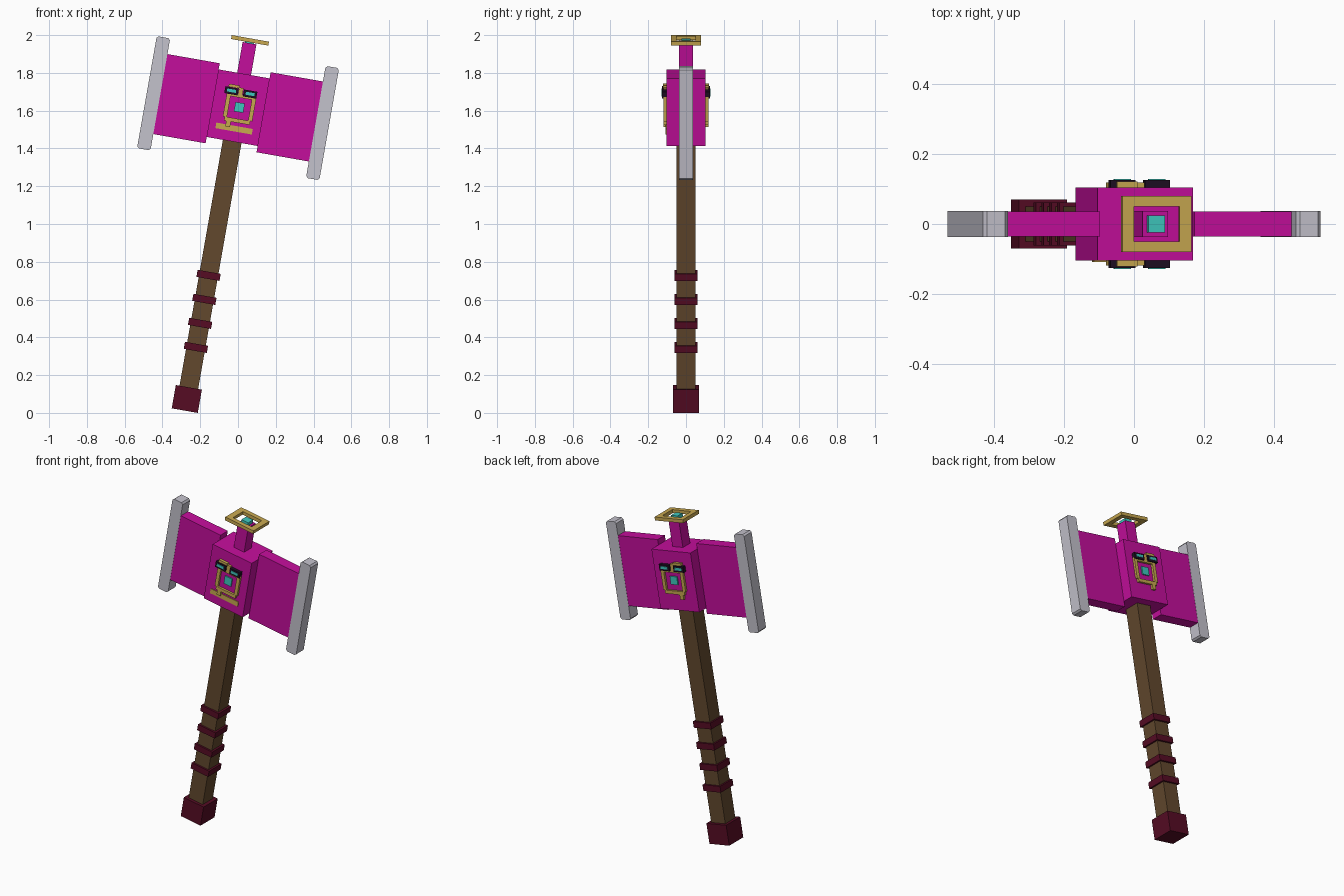
import bpy, bmesh, math
from mathutils import Matrix, Vector

if "Cube" in bpy.data.objects:
    bpy.data.objects.remove(bpy.data.objects["Cube"])

# Whole axe leans 10 degrees towards +x around the foot of the pommel
LEAN = Matrix.Translation((-0.282, 0, 0.012)) @ Matrix.Rotation(math.radians(10), 4, 'Y')


def material(name, r, g, b):
    m = bpy.data.materials.new(name)
    lin = [((c / 255 + 0.055) / 1.055) ** 2.4 for c in (r, g, b)]
    m.diffuse_color = (*lin, 1)
    m.use_nodes = True
    m.node_tree.nodes["Principled BSDF"].inputs["Base Color"].default_value = m.diffuse_color
    return m


MAGENTA = material("magenta", 196, 14, 156)
STEEL = material("steel", 196, 194, 204)
WOOD = material("brown wood", 98, 72, 45)
MAROON = material("maroon", 86, 12, 36)
GOLD = material("gold", 200, 168, 80)
TEAL = material("teal", 62, 200, 190)
DARK = material("near black", 30, 14, 34)


def build(name, mat, boxes, bevel=0):
    """One object from boxes (x0, x1, y0, y1, z0, z1) in the upright axe frame."""
    bm = bmesh.new()
    for x0, x1, y0, y1, z0, z1 in boxes:
        size = Vector((x1 - x0, y1 - y0, z1 - z0))
        mid = Vector((x0 + x1, y0 + y1, z0 + z1)) / 2
        bmesh.ops.create_cube(bm, size=1, matrix=Matrix.Translation(mid) @ Matrix.Diagonal((*size, 1)))
    if bevel:
        along_y = [e for e in bm.edges if abs(e.verts[0].co.y - e.verts[1].co.y) > 1e-4]
        bmesh.ops.bevel(bm, geom=along_y, offset=bevel, segments=1, affect='EDGES')
    bm.transform(LEAN)
    bmesh.ops.recalc_face_normals(bm, faces=bm.faces)
    mesh = bpy.data.meshes.new(name)
    bm.to_mesh(mesh)
    bm.free()
    mesh.materials.append(mat)
    ob = bpy.data.objects.new(name, mesh)
    bpy.context.collection.objects.link(ob)
    return ob


def block(half_x, half_y, z0, z1):
    return (-half_x, half_x, -half_y, half_y, z0, z1)


# Shaft
build("pommel", MAROON, [block(0.07, 0.07, 0, 0.125)])
build("handle", WOOD, [block(0.05, 0.05, 0.125, 1.447)])
for i in range(4):
    z = 0.34 + i * 0.129
    build(f"grip_band_{i + 1}", MAROON, [block(0.062, 0.062, z - 0.019, z + 0.019)])

# Head
build("head_block", MAGENTA, [block(0.138, 0.104, 1.447, 1.81)])
build("neck", MAGENTA, [block(0.037, 0.037, 1.81, 1.975)])
for side, s in (("left", -1), ("right", 1)):
    xa, xb = sorted((s * 0.137, s * 0.42))
    build(f"{side}_blade", MAGENTA, [(xa, xb, -0.036, 0.036, 1.413, 1.843)])
    xa, xb = sorted((s * 0.418, s * 0.49))
    build(f"{side}_cutting_edge", STEEL, [(xa, xb, -0.037, 0.037, 1.325, 1.927)], 0.01)

# Flat gold ring and gem on top
Z0, Z1 = 1.98, 2.001
build("top_ring", GOLD, [
    (-0.1, -0.066, -0.08, 0.08, Z0, Z1), (0.066, 0.1, -0.08, 0.08, Z0, Z1),
    (-0.066, 0.066, -0.08, -0.05, Z0, Z1), (-0.066, 0.066, 0.05, 0.08, Z0, Z1)])
build("top_gem", TEAL, [block(0.024, 0.024, 1.97, 1.997)])

# Ornaments on both broad faces of the head
for side, s in (("front", -1), ("back", 1)):
    def plate(x0, x1, z0, z1, depth, inner=0.1):
        ya, yb = sorted((s * inner, s * depth))
        return (x0, x1, ya, yb, z0, z1)

    build(f"{side}_frame", GOLD, [
        plate(-0.072, -0.05, 1.57, 1.70, 0.118),
        plate(0.064, 0.086, 1.57, 1.70, 0.118),
        plate(-0.062, 0.076, 1.549, 1.57, 0.118),
        plate(-0.05, 0.064, 1.682, 1.70, 0.118),
        plate(-0.013, 0.011, 1.70, 1.735, 0.118),
        plate(-0.07, -0.011, 1.73, 1.745, 0.122),
        plate(-0.05, -0.025, 1.52, 1.549, 0.118)])
    build(f"{side}_gem", TEAL, [plate(-0.019, 0.031, 1.606, 1.656, 0.112)])
    build(f"{side}_eyes", DARK, [plate(x - 0.036, x + 0.036, 1.692, 1.729, 0.126) for x in (-0.05, 0.05)])
    build(f"{side}_lenses", TEAL, [plate(x - 0.024, x + 0.024, 1.703, 1.719, 0.129, 0.125)
                                   for x in (-0.05, 0.05)])

# Gold bar under the front frame
build("front_lower_bar", GOLD, [(-0.1, 0.096, -0.109, -0.1, 1.501, 1.531)])
